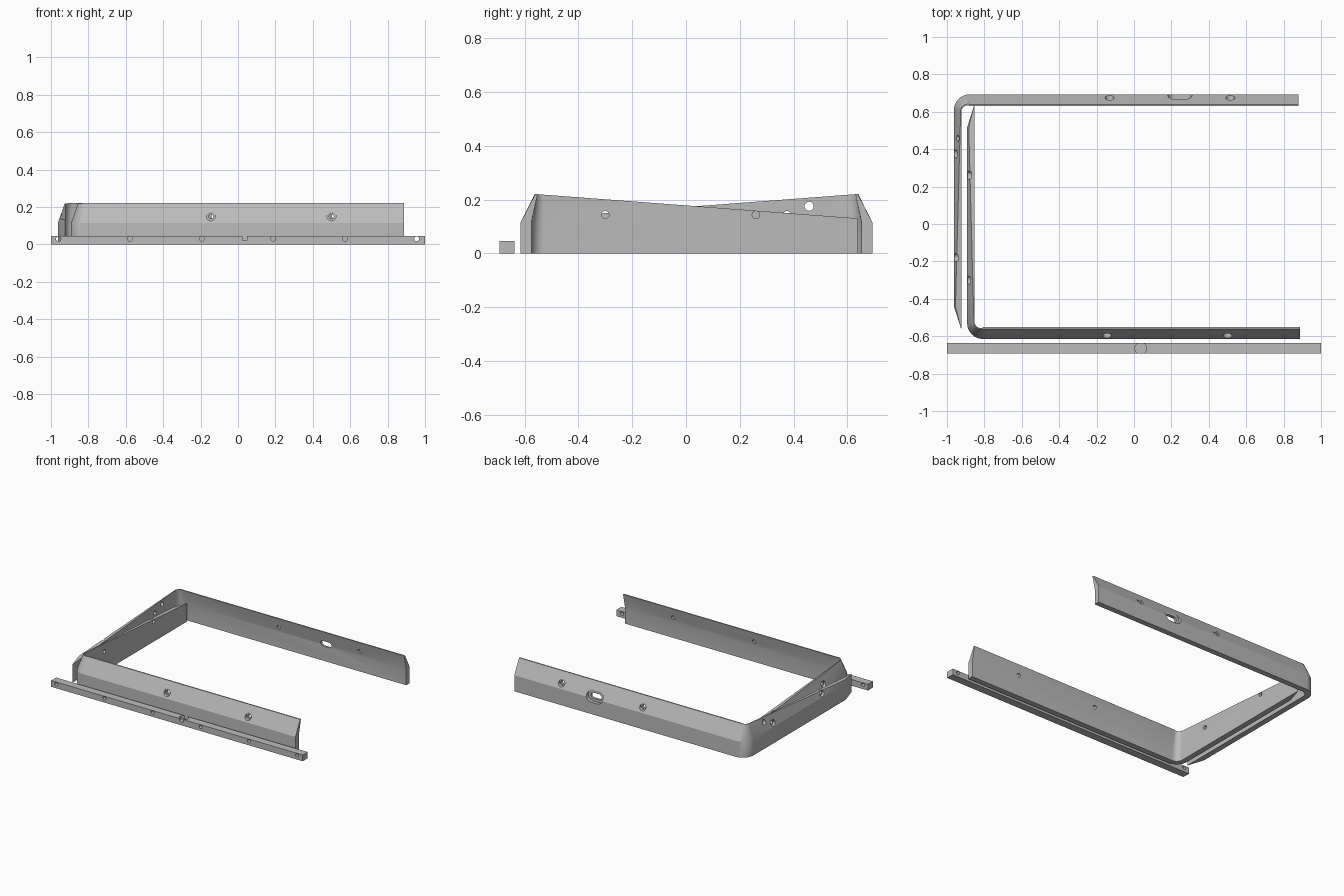
import bpy, bmesh, math
from mathutils import Matrix, Vector

if "Cube" in bpy.data.objects:
    bpy.data.objects.remove(bpy.data.objects["Cube"])

grey = bpy.data.materials.new("light_grey")
grey.diffuse_color = (0.5, 0.5, 0.5, 1)
grey.use_nodes = True
grey.node_tree.nodes["Principled BSDF"].inputs["Base Color"].default_value = grey.diffuse_color

R, KINK, TOP = 0.085, 0.115, 0.22   # corner radius, bend height, full height
ARM = 1.252                         # length of the tapering arm


def make_object(name, bm, helper=False):
    bmesh.ops.recalc_face_normals(bm, faces=bm.faces)
    me = bpy.data.meshes.new(name)
    bm.to_mesh(me)
    bm.free()
    me.materials.append(grey)
    ob = bpy.data.objects.new(name, me)
    bpy.context.collection.objects.link(ob)
    ob.hide_render = helper
    return ob


def cylinder(p, q, r):
    """Cutter cylinder between two points."""
    p, q = Vector(p), Vector(q)
    d = q - p
    bm = bmesh.new()
    m = Matrix.Translation((p + q) / 2) @ d.to_track_quat('Z', 'Y').to_matrix().to_4x4()
    bmesh.ops.create_cone(bm, cap_ends=True, segments=24, radius1=r, radius2=r,
                          depth=d.length, matrix=m)
    return make_object("hole_cutter", bm, True)


def slot(x, z, half, r, y0, y1):
    """Cutter with a rounded-slot outline, running along y."""
    bm = bmesh.new()
    ring = []
    for i in range(26):
        a = -math.pi / 2 + math.pi * (i % 13) / 12 + (math.pi if i > 12 else 0)
        cx = x + (half - r) * (1 if i < 13 else -1)
        ring.append(bm.verts.new((cx + r * math.cos(a), y0, z + r * math.sin(a))))
    f = bm.faces.new(ring)
    ext = bmesh.ops.extrude_face_region(bm, geom=[f])['geom']
    bmesh.ops.translate(bm, vec=(0, y1 - y0, 0),
                        verts=[v for v in ext if isinstance(v, bmesh.types.BMVert)])
    return make_object("slot_cutter", bm, True)


def cut(ob, cutters):
    bpy.context.view_layer.objects.active = ob
    for c in cutters:
        m = ob.modifiers.new("cut", 'BOOLEAN')
        m.operation, m.solver, m.object = 'DIFFERENCE', 'EXACT', c
        bpy.ops.object.modifier_apply(modifier=m.name)
        bpy.data.objects.remove(c)
    bpy.ops.object.select_all(action='DESELECT')
    ob.select_set(True)
    bpy.ops.object.shade_smooth_by_angle(angle=math.radians(25))


def bracket(name, x0, y0, s, x_end):
    """L-shaped wall: long bent side, round corner, arm that gets lower and tapers."""
    def section(k, h):
        # (inset, height) around the wall; k runs from long side (0) to arm (1)
        t = (h - KINK) / (TOP - KINK)
        out_top = t * (0.054 * (1 - k) + 0.037 * k)
        in_top = 0.04 + t * 0.023 * (1 - k)
        return [(0, 0), (0, KINK), (out_top, h), (in_top, h), (0.04, KINK), (0.04, 0)]

    def height(v):
        return TOP - 0.0755 * max(0, v - 0.06)

    rings = [[(x_end - x0, i, z) for i, z in section(0, TOP)]]
    for n in range(13):
        a = math.pi / 2 * n / 12
        h = height(R - R * 0.4 * math.cos(a))
        rings.append([(R - (R - i) * math.sin(a), R - (R - i) * math.cos(a), z)
                      for i, z in section(n / 12, h)])
    rings.append([(i, ARM - 0.12, z) for i, z in section(1, height(ARM - 0.12))])
    rings.append([(max(i, 0.038), ARM, z) for i, z in section(1, height(ARM))])

    bm = bmesh.new()
    vs = [[bm.verts.new((x0 + u, y0 + s * v, z)) for u, v, z in r] for r in rings]
    for a, b in zip(vs, vs[1:]):
        for j in range(6):
            k = (j + 1) % 6
            bm.faces.new((a[j], a[k], b[k], b[j]))
    # end caps split at the bend
    for r in (vs[0], vs[-1]):
        bm.faces.new((r[0], r[1], r[4], r[5]))
        bm.faces.new((r[1], r[2], r[3], r[4]))
    return make_object(name, bm)


def long_screw(x, y0, s, z=0.15):
    """Counterbored hole through a long side."""
    return [cylinder((x, y0 - s * 0.1, z), (x, y0 + s * 0.15, z), 0.013),
            cylinder((x, y0 - s * 0.1, z), (x, y0 + s * 0.03, z), 0.024)]


def arm_screw(y, x0, z=0.143):
    """Counterbored hole through an arm."""
    return [cylinder((x0 - 0.03, y, z), (x0 + 0.06, y, z), 0.014),
            cylinder((x0 - 0.03, y, z), (x0 + 0.022, y, z), 0.023)]


# Front bracket
FX, FY = -0.892, -0.615
front = bracket("front_bracket", FX, FY, 1, 0.887)
cut(front, long_screw(-0.145, FY, 1) + long_screw(0.5, FY, 1)
    + arm_screw(-0.3, FX) + arm_screw(0.26, FX))

# Back bracket, with a recessed cable slot and an extra arm hole
BX, BY = -0.963, 0.693
back = bracket("back_bracket", BX, BY, -1, 0.88)
cut(back, long_screw(-0.13, BY, -1) + long_screw(0.515, BY, -1)
    + [slot(0.245, 0.125, 0.065, 0.04, 0.668, 0.8),
       slot(0.245, 0.125, 0.043, 0.02, 0.55, 0.8)]
    + arm_screw(-0.18, BX) + arm_screw(0.375, BX)
    + [cylinder((BX - 0.03, 0.458, 0.175), (BX + 0.07, 0.458, 0.175), 0.017)])

# Front bar with through holes and a round pocket
bm = bmesh.new()
bmesh.ops.create_cube(bm, size=1, matrix=Matrix.Translation((0, -0.665, 0.0225))
                      @ Matrix.Diagonal((2, 0.056, 0.045, 1)))
bar = make_object("front_bar", bm)
cut(bar, [cylinder((-0.96 + 0.383 * i, -0.75, 0.03), (-0.96 + 0.383 * i, -0.6, 0.03), 0.013)
          for i in range(6)]
    + [cylinder((0.036, -0.665, 0.022), (0.036, -0.665, 0.1), 0.031)])
